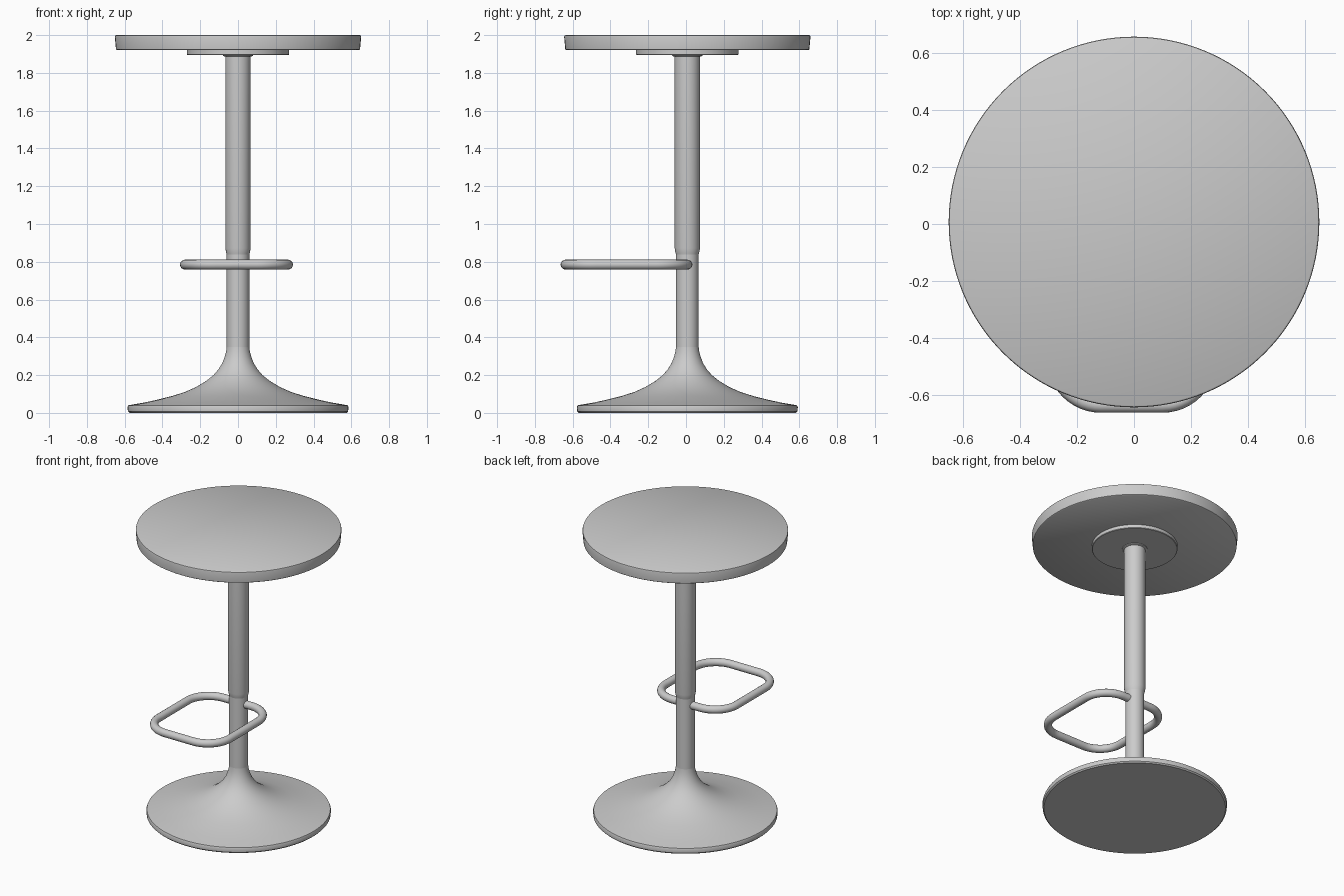
import bpy, bmesh, math

if "Cube" in bpy.data.objects:
    bpy.data.objects.remove(bpy.data.objects["Cube"], do_unlink=True)

CENTRE_Y = 0.007

grey = bpy.data.materials.new("light_grey")
grey.use_nodes = True
GREY = (0.6, 0.6, 0.6, 1)
grey.diffuse_color = GREY
grey.node_tree.nodes["Principled BSDF"].inputs["Base Color"].default_value = GREY


def finish(name, bm):
    """Turn a bmesh into a smooth-shaded object with sharp edges kept."""
    bmesh.ops.recalc_face_normals(bm, faces=bm.faces)
    mesh = bpy.data.meshes.new(name)
    bm.to_mesh(mesh)
    bm.free()
    mesh.materials.append(grey)
    obj = bpy.data.objects.new(name, mesh)
    bpy.context.collection.objects.link(obj)
    bpy.ops.object.select_all(action="DESELECT")
    obj.select_set(True)
    bpy.context.view_layer.objects.active = obj
    bpy.ops.object.shade_smooth_by_angle(angle=math.radians(35))
    return obj


def bridge(bm, rings, closed=False):
    """Skin a list of vertex rings with quads."""
    pairs = list(zip(rings, rings[1:]))
    if closed:
        pairs.append((rings[-1], rings[0]))
    n = len(rings[0])
    for a, b in pairs:
        for i in range(n):
            j = (i + 1) % n
            bm.faces.new((a[i], a[j], b[j], b[i]))


def lathe(name, profile, sides=96):
    """Spin (radius, height) points about the stool's axis, capping both ends."""
    bm = bmesh.new()
    rings = []
    for r, z in profile:
        angles = [2 * math.pi * i / sides for i in range(sides)]
        rings.append([bm.verts.new((r * math.cos(a), CENTRE_Y + r * math.sin(a), z))
                      for a in angles])
    bridge(bm, rings)
    bm.faces.new(rings[0])
    bm.faces.new(rings[-1])
    return finish(name, bm)


def rounded_loop(name, cx, cy, hx, hy, corner, z, tube, steps=12, sides=16):
    """Sweep a round tube along a rounded rectangle."""
    bm = bmesh.new()
    rings = []
    for q, (sx, sy) in enumerate(((1, 1), (-1, 1), (-1, -1), (1, -1))):
        ox, oy = cx + sx * (hx - corner), cy + sy * (hy - corner)
        for s in range(steps + 1):
            a = math.pi / 2 * (q + s / steps)
            ring = []
            for k in range(sides):
                t = 2 * math.pi * k / sides
                r = corner + tube * math.cos(t)
                ring.append(bm.verts.new((ox + r * math.cos(a), oy + r * math.sin(a),
                                          z + tube * math.sin(t))))
            rings.append(ring)
    bridge(bm, rings, closed=True)
    return finish(name, bm)


# Round seat with softened rims, slightly tapered underneath
lathe("seat", [(0.64, 1.92), (0.646, 1.924), (0.652, 1.99), (0.65, 1.997), (0.645, 2.0)], 128)

# Mounting plate and collar under the seat
lathe("seat_plate", [(0.268, 1.895), (0.271, 1.898), (0.271, 1.922)])
lathe("seat_collar", [(0.075, 1.888), (0.08, 1.891), (0.08, 1.897)], 48)

# Outer sleeve over the lower post
lathe("upper_column", [(0.059, 0.835), (0.063, 0.85), (0.067, 0.872), (0.067, 1.89)], 48)
lathe("lower_column", [(0.06, 0.32), (0.06, 0.86)], 48)

# Trumpet-shaped floor base
lathe("base", [(0.575, 0.005), (0.575, 0.0), (0.583, 0.008), (0.585, 0.03), (0.581, 0.04),
               (0.56, 0.044), (0.5, 0.054), (0.43, 0.069), (0.35, 0.089), (0.28, 0.111),
               (0.22, 0.138), (0.17, 0.168), (0.13, 0.2), (0.104, 0.23), (0.084, 0.262),
               (0.071, 0.295), (0.063, 0.325), (0.06, 0.35)][1:], 128)

# Footrest loop whose back bar runs through the column
rounded_loop("footrest", -0.008, -0.315, 0.273, 0.323, 0.165, 0.785, 0.026)
